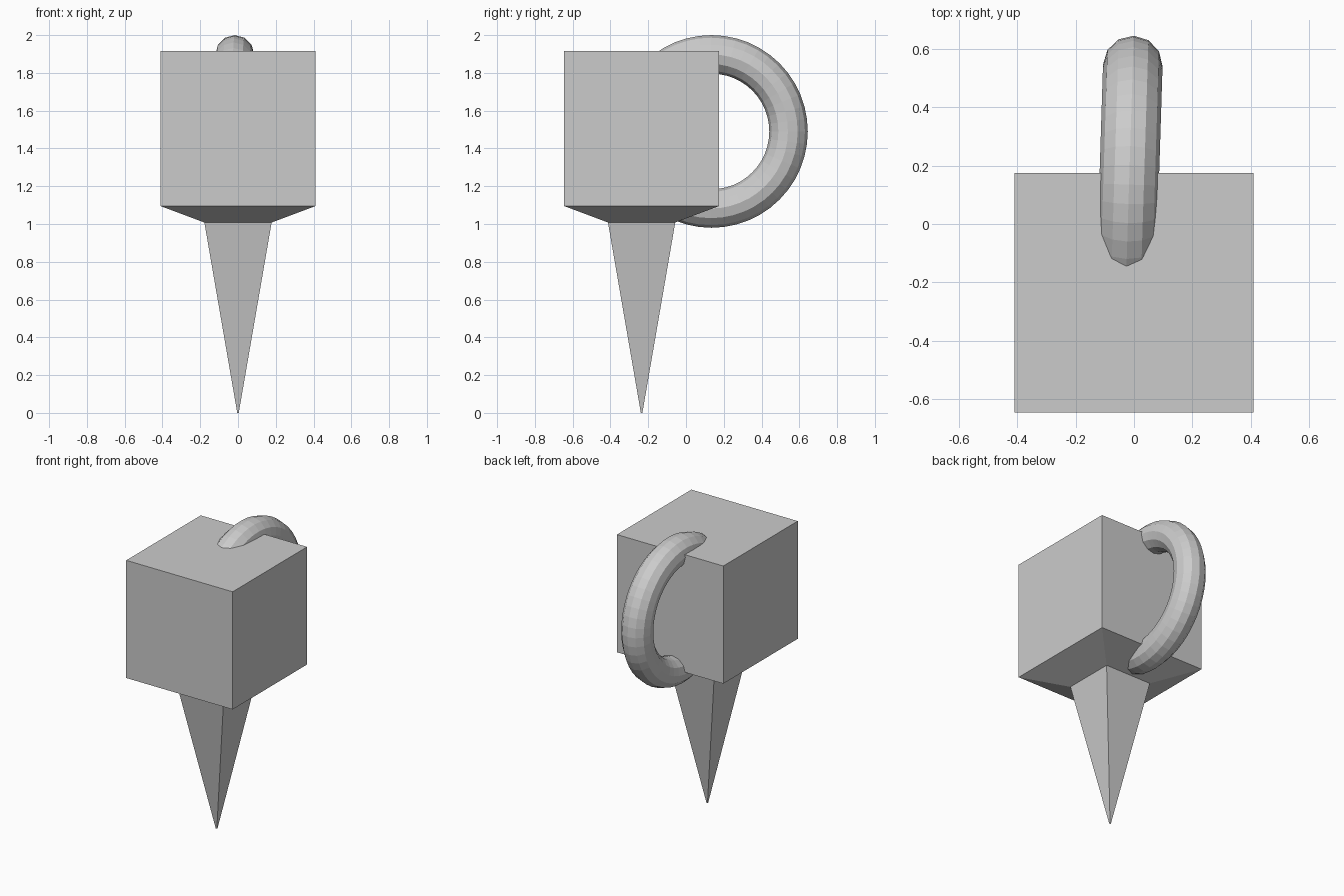
import bpy, bmesh, math

default = bpy.data.objects.get("Cube")
if default:
    bpy.data.objects.remove(default, do_unlink=True)

BODY_Y = -0.235
HALF = 0.41


def extrude_down(bm, face, drop, half_width):
    """Extrude a square face downwards and resize it around the body axis."""
    new = bmesh.ops.extrude_discrete_faces(bm, faces=[face])["faces"][0]
    factor = half_width / max(abs(v.co.x) for v in new.verts)
    for v in new.verts:
        v.co.x *= factor
        v.co.y *= factor
        v.co.z -= drop
    return new


# Cubic block with a sloped shoulder and a long pointed spike below
bm = bmesh.new()
bmesh.ops.create_cube(bm, size=2 * HALF)
bottom = min(bm.faces, key=lambda f: f.calc_center_median().z)
neck = extrude_down(bm, bottom, 0.087, 0.178)
extrude_down(bm, neck, 1.008, 0.004)
bmesh.ops.recalc_face_normals(bm, faces=bm.faces[:])
mesh = bpy.data.meshes.new("block_and_spike")
bm.to_mesh(mesh)
bm.free()
block = bpy.data.objects.new("block_and_spike", mesh)
block.location = (0, BODY_Y, 1.095 + HALF)
bpy.context.collection.objects.link(block)

# Upright ring handle, slightly turned, sunk into the back of the block
bpy.ops.mesh.primitive_torus_add(
    major_segments=48, minor_segments=12,
    major_radius=0.408, minor_radius=0.102,
    location=(-0.017, 0.135, 1.49),
    rotation=(0, math.radians(90), math.radians(-1.8)))
bpy.context.object.name = "ring_handle"
